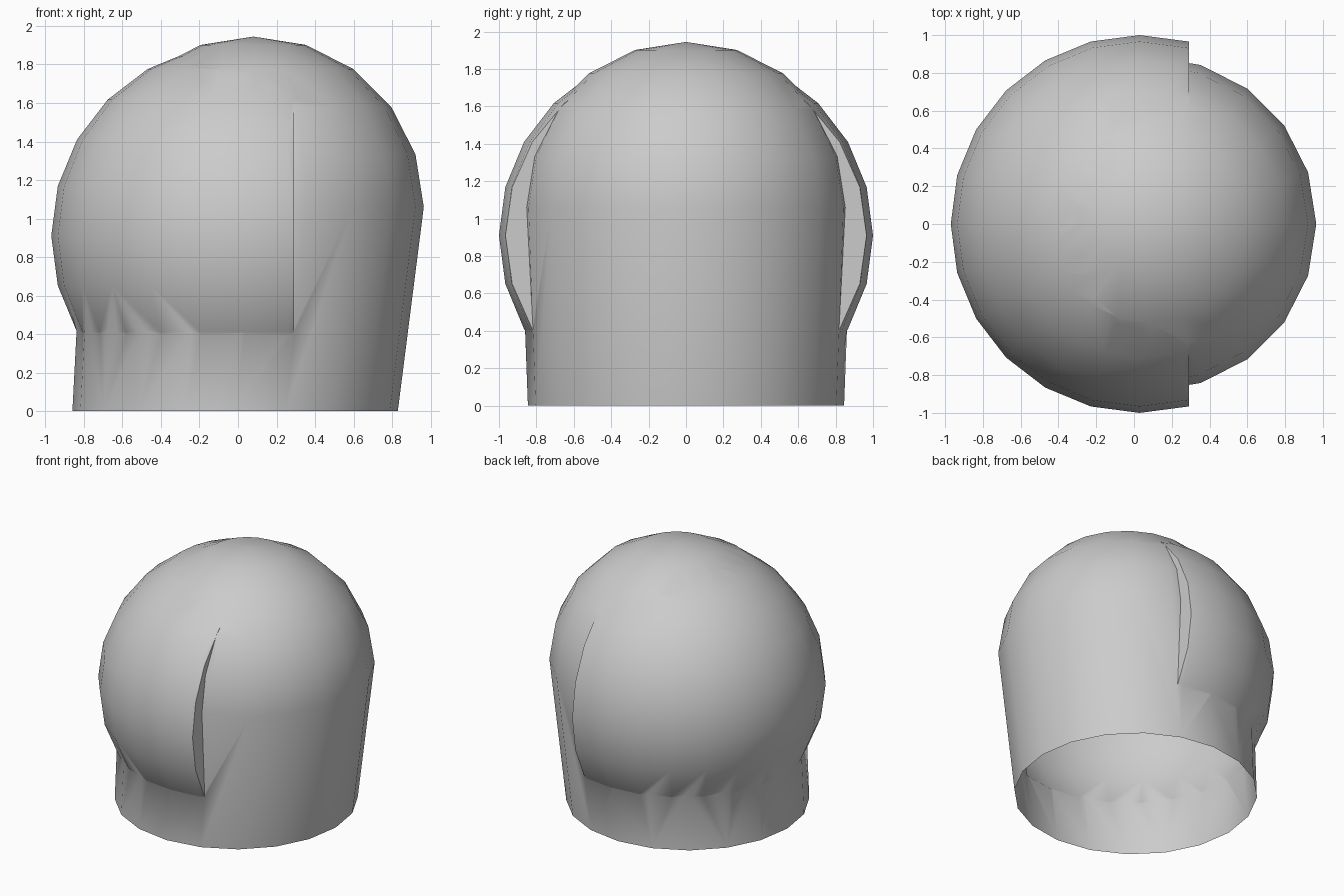
import bpy, bmesh, math
from mathutils import Matrix, Vector

cube = bpy.data.objects.get("Cube")
if cube:
    bpy.data.objects.remove(cube, do_unlink=True)

grey = bpy.data.materials.new("plain grey")
grey.use_nodes = True
colour = (0.6, 0.6, 0.6, 1)
grey.diffuse_color = colour
grey.node_tree.nodes["Principled BSDF"].inputs["Base Color"].default_value = colour


def make_object(name, bm):
    bmesh.ops.recalc_face_normals(bm, faces=bm.faces[:])
    mesh = bpy.data.meshes.new(name)
    bm.to_mesh(mesh)
    bm.free()
    mesh.materials.append(grey)
    ob = bpy.data.objects.new(name, mesh)
    bpy.context.collection.objects.link(ob)
    return ob


def slice_and_cap(bm, point, normal):
    """Remove everything on the normal side and close the cut."""
    geom = bm.verts[:] + bm.edges[:] + bm.faces[:]
    cut = bmesh.ops.bisect_plane(bm, geom=geom, plane_co=point, plane_no=normal,
                                 clear_outer=True)["geom_cut"]
    edges = [g for g in cut if isinstance(g, bmesh.types.BMEdge)]
    bmesh.ops.contextual_create(bm, geom=edges)


# Domed sleeve: hemisphere whose rim is drawn down to a smaller, shifted foot
bm = bmesh.new()
bmesh.ops.create_uvsphere(bm, u_segments=20, v_segments=10, radius=0.885)
bmesh.ops.delete(bm, geom=[v for v in bm.verts if v.co.z < -0.01], context="VERTS")
bmesh.ops.translate(bm, verts=bm.verts[:], vec=(0.08, 0, 1.06))
rim = [e for e in bm.edges if e.is_boundary]
new = bmesh.ops.extrude_edge_only(bm, edges=rim)["geom"]
for v in (g for g in new if isinstance(g, bmesh.types.BMVert)):
    v.co.x = (v.co.x - 0.08) * 0.955 - 0.015
    v.co.y *= 0.955
    v.co.z = 0
foot = [e for e in bm.edges if e.is_boundary]
bmesh.ops.contextual_create(bm, geom=foot)
shell = make_object("domed_shell", bm)

# Larger ball, cut flat on one side and underneath
bm = bmesh.new()
bmesh.ops.create_uvsphere(bm, u_segments=24, v_segments=12, radius=1,
                          matrix=Matrix.Translation((0.03, 0, 0.91)))
slice_and_cap(bm, Vector((0.29, 0, 0)), Vector((1, 0, 0)))
slice_and_cap(bm, Vector((0, 0, 0.25)), Vector((0, 0, -1)))
ball = make_object("cut_ball", bm)

# Fuse both into one skin
union = shell.modifiers.new("Union", "BOOLEAN")
union.operation = "UNION"
union.solver = "EXACT"
union.object = ball
bpy.context.view_layer.objects.active = shell
shell.select_set(True)
bpy.ops.object.modifier_apply(modifier=union.name)
bpy.data.objects.remove(ball, do_unlink=True)

# Open the underside
bm = bmesh.new()
bm.from_mesh(shell.data)
base = [f for f in bm.faces if all(v.co.z < 0.001 for v in f.verts)]
bmesh.ops.delete(bm, geom=base, context="FACES")
bm.to_mesh(shell.data)
bm.free()

bpy.ops.object.shade_smooth_by_angle(angle=math.radians(45))
